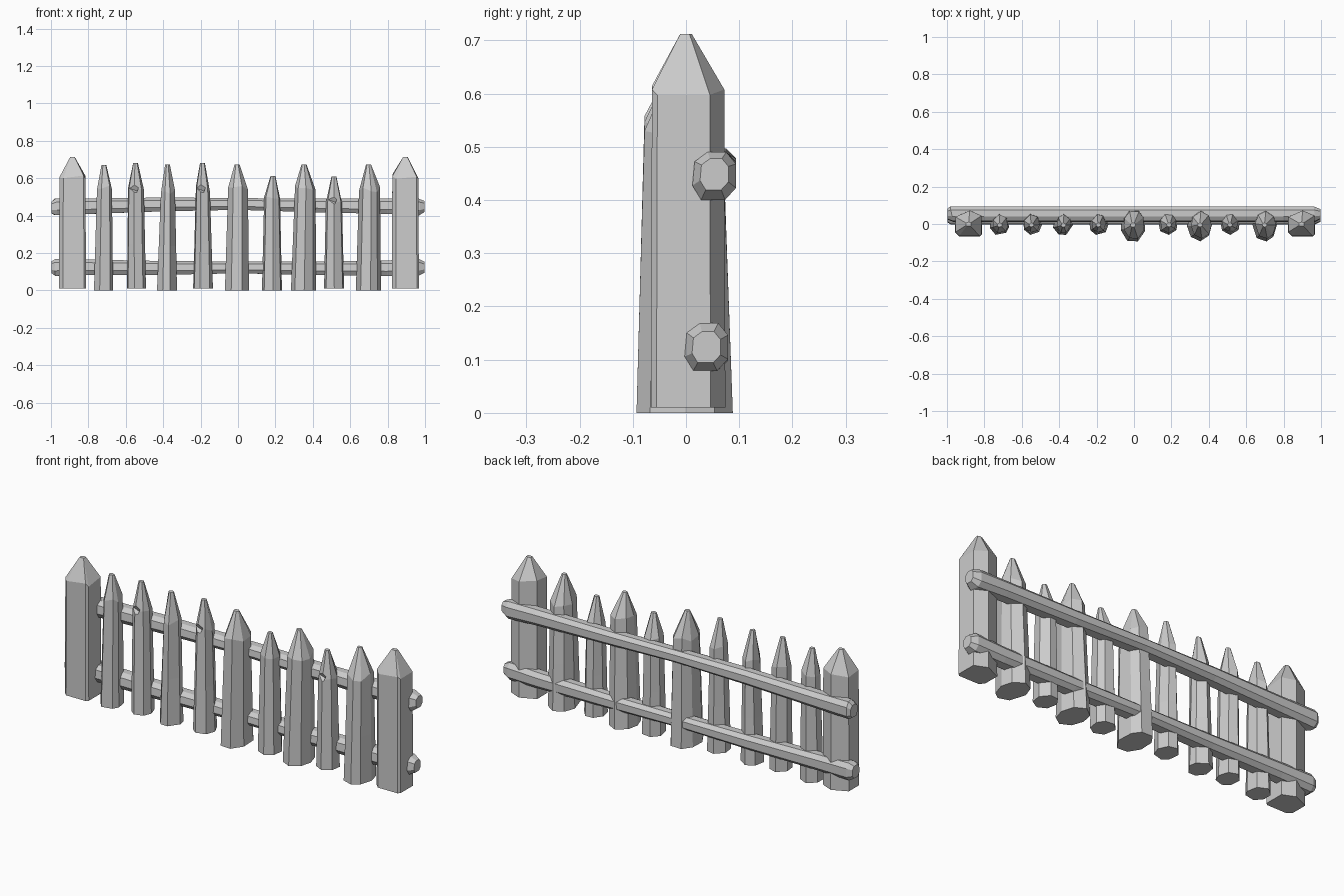
import bpy, bmesh, math, random
from mathutils import Matrix

cube = bpy.data.objects.get("Cube")
if cube:
    bpy.data.objects.remove(cube, do_unlink=True)

random.seed(7)
GREY = (0.6, 0.6, 0.6, 1)
mat = bpy.data.materials.new("grey wood")
mat.use_nodes = True
mat.diffuse_color = GREY
mat.node_tree.nodes["Principled BSDF"].inputs["Base Color"].default_value = GREY


def fit(shape, x0, x1, y0, y1):
    """Scale a 2D outline to exact bounds."""
    xs, ys = [p[0] for p in shape], [p[1] for p in shape]
    fx = (x1 - x0) / (max(xs) - min(xs))
    fy = (y1 - y0) / (max(ys) - min(ys))
    return [(x0 + (x - min(xs)) * fx, y0 + (y - min(ys)) * fy) for x, y in shape]


def rough_outline(sides):
    """Uneven polygon, as if hewn by hand."""
    start = random.uniform(0, math.tau)
    pts = []
    for i in range(sides):
        a = start + (i + random.uniform(-0.2, 0.2)) * math.tau / sides
        pts.append((math.cos(a), math.sin(a)))
    return pts


def loft(name, rings):
    """Skin a stack of equal-length 3D rings and cap both ends."""
    bm = bmesh.new()
    loops = [[bm.verts.new(p) for p in ring] for ring in rings]
    n = len(loops[0])
    for a, b in zip(loops, loops[1:]):
        for i in range(n):
            j = (i + 1) % n
            bm.faces.new((a[i], a[j], b[j], b[i]))
    bm.faces.new(loops[0][::-1])
    bm.faces.new(loops[-1])
    bmesh.ops.recalc_face_normals(bm, faces=bm.faces)
    mesh = bpy.data.meshes.new(name)
    bm.to_mesh(mesh)
    bm.free()
    mesh.materials.append(mat)
    obj = bpy.data.objects.new(name, mesh)
    bpy.context.collection.objects.link(obj)
    return obj


def stake(name, shape, base, shoulder, low, high, top, tip):
    """Pointed stake; base and shoulder are (x0, x1, y0, y1) bounds."""
    def mix(t):
        return [a + (b - a) * t for a, b in zip(base, shoulder)]
    rings = []
    for t in (0, 0.45, 1):
        z = low + (high - low) * t
        rings.append([(x, y, z) for x, y in fit(shape, *mix(t))])
    # uneven shoulder edge
    rings[-1] = [(x, y, z + random.uniform(-0.015, 0.015)) for x, y, z in rings[-1]]
    tx, ty = tip
    rings.append([(x, y, top) for x, y in
                  fit(shape, tx - 0.013, tx + 0.013, ty - 0.011, ty + 0.011)])
    return loft(name, rings)


def chip(obj, x, y, z):
    """Cut a small wedge-shaped split out of the front of a stake."""
    bm = bmesh.new()
    bmesh.ops.create_cube(bm, size=1, matrix=Matrix.Translation((x, y, z))
                          @ Matrix.Rotation(0.35, 4, "Y") @ Matrix.Rotation(0.5, 4, "X")
                          @ Matrix.Diagonal((0.05, 0.03, 0.03, 1)))
    mesh = bpy.data.meshes.new("chip_cutter")
    bm.to_mesh(mesh)
    bm.free()
    mesh.materials.append(mat)
    cutter = bpy.data.objects.new("chip_cutter", mesh)
    cutter.hide_render = True
    bpy.context.collection.objects.link(cutter)
    mod = obj.modifiers.new("chip", "BOOLEAN")
    mod.operation, mod.solver, mod.object = "DIFFERENCE", "EXACT", cutter
    bpy.context.view_layer.update()
    result = bpy.data.meshes.new_from_object(
        obj.evaluated_get(bpy.context.evaluated_depsgraph_get()))
    obj.modifiers.clear()
    obj.data = result
    bpy.data.objects.remove(cutter, do_unlink=True)


# End posts: broad, flat front, bevelled back
post_shape = [(-1, -0.7), (-0.7, -1), (0.85, -1), (1, -0.85), (1, 0.6), (0.1, 1), (-1, 0.5)]
for name, x in (("right_post", -0.885), ("left_post", 0.895)):
    stake(name, post_shape, (x - 0.072, x + 0.072, -0.066, 0.074),
          (x - 0.07, x + 0.07, -0.064, 0.072), 0.01, 0.61, 0.712, (x, 0))

# Pickets: base x0, x1, shoulder x0, x1, shoulder height, top, tip x, broad, chipped
pickets = [
    (-0.77, -0.668, -0.754, -0.674, 0.55, 0.67, -0.717, 0, 0),
    (-0.593, -0.492, -0.588, -0.503, 0.54, 0.68, -0.548, 0, 1),
    (-0.433, -0.326, -0.412, -0.337, 0.53, 0.672, -0.377, 0, 0),
    (-0.24, -0.134, -0.225, -0.15, 0.54, 0.682, -0.19, 0, 1),
    (-0.07, 0.059, -0.053, 0.053, 0.55, 0.674, -0.005, 1, 0),
    (0.128, 0.235, 0.14, 0.225, 0.50, 0.612, 0.187, 0, 0),
    (0.283, 0.417, 0.305, 0.415, 0.55, 0.674, 0.353, 1, 0),
    (0.46, 0.567, 0.47, 0.556, 0.48, 0.61, 0.513, 0, 1),
    (0.63, 0.765, 0.647, 0.759, 0.54, 0.674, 0.698, 1, 0),
]
for i, (a, b, c, d, high, top, tx, broad, chipped) in enumerate(pickets, 1):
    ys, yt = ((-0.093, 0.088), (-0.078, 0.068)) if broad else ((-0.058, 0.062), (-0.048, 0.052))
    picket = stake(f"picket_{i}", rough_outline(8 if broad else 7), (a, b, *ys), (c, d, *yt),
                   0.01 if chipped else 0, high, top, (tx, -0.005))
    if chipped:
        chip(picket, tx - 0.012, -0.048, high + 0.005)

# Rails: knobbly beams, thicker at the rounded ends
rail_shape = [(-1, -0.4), (-0.6, -1), (0.5, -1), (1, -0.5), (1, 0.5), (0.55, 1), (-0.3, 1), (-0.9, 0.6)]
stations = [(-0.997, 0.7), (-0.975, 1), (-0.8, 0.92), (-0.4, 0.82), (0, 0.7),
            (0.4, 0.8), (0.8, 0.92), (0.965, 1), (0.997, 0.65)]
for name, y, z, rise in (("upper_rail", 0.053, 0.446, 0.018), ("lower_rail", 0.038, 0.12, 0.004)):
    rings = []
    for x, s in stations:
        zc = z + rise * (1 - abs(x)) + random.uniform(-0.004, 0.004)
        depth = 0.041 * (s if abs(x) > 0.98 else 1)
        outline = fit(rail_shape, y - depth, y + depth, zc - 0.045 * s, zc + 0.045 * s)
        skew = random.uniform(-0.008, 0.008) if abs(x) < 0.98 else 0
        rings.append([(x + skew * (p - y) / 0.04, p, q) for p, q in outline])
    loft(name, rings)
